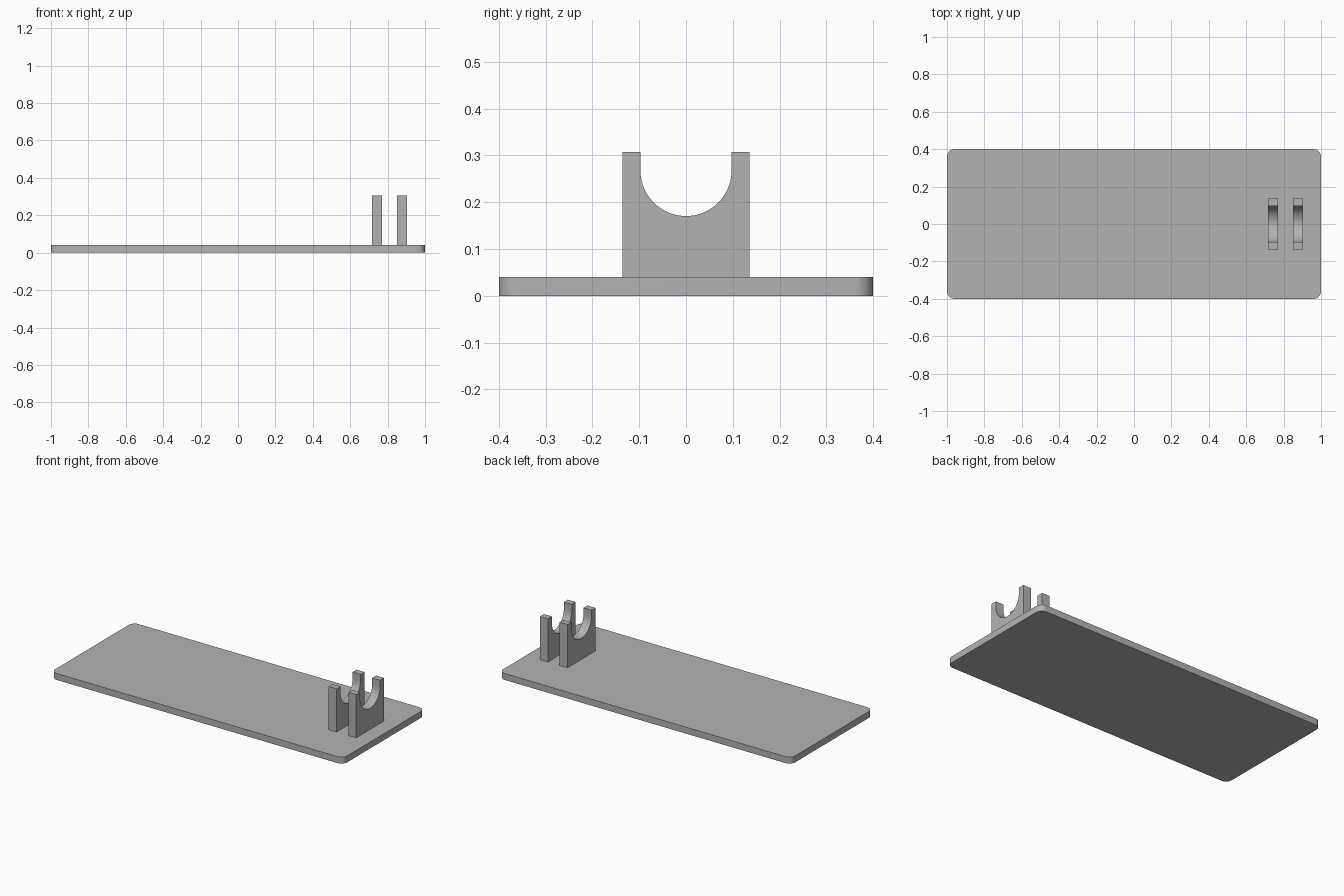
import bpy, bmesh
from math import pi, cos, sin

cube = bpy.data.objects.get("Cube")
if cube:
    bpy.data.objects.remove(cube, do_unlink=True)

GREY = (0.45, 0.45, 0.45, 1)
grey = bpy.data.materials.new("plain grey")
grey.use_nodes = True
grey.diffuse_color = GREY
grey.node_tree.nodes["Principled BSDF"].inputs["Base Color"].default_value = GREY


def arc(cx, cy, r, start, end, steps):
    angles = [start + (end - start) * i / steps for i in range(steps + 1)]
    return [(cx + r * cos(a), cy + r * sin(a)) for a in angles]


def extrude_profile(name, points, offset):
    """Extrude a closed outline of 3D points along an offset."""
    bm = bmesh.new()
    face = bm.faces.new([bm.verts.new(p) for p in points])
    result = bmesh.ops.extrude_face_region(bm, geom=[face], use_keep_orig=True)
    verts = [g for g in result["geom"] if isinstance(g, bmesh.types.BMVert)]
    bmesh.ops.translate(bm, verts=verts, vec=offset)
    bmesh.ops.recalc_face_normals(bm, faces=bm.faces)
    mesh = bpy.data.meshes.new(name)
    bm.to_mesh(mesh)
    bm.free()
    mesh.materials.append(grey)
    obj = bpy.data.objects.new(name, mesh)
    bpy.context.collection.objects.link(obj)
    bpy.ops.object.select_all(action="DESELECT")
    obj.select_set(True)
    bpy.context.view_layer.objects.active = obj
    bpy.ops.object.shade_smooth_by_angle(angle=pi / 6)
    return obj


# Base plate with rounded corners
HALF_X, HALF_Y, THICK, CORNER = 1.0, 0.4, 0.04, 0.04
outline = []
for i, (sx, sy) in enumerate([(1, 1), (-1, 1), (-1, -1), (1, -1)]):
    outline += arc(sx * (HALF_X - CORNER), sy * (HALF_Y - CORNER), CORNER,
                   i * pi / 2, (i + 1) * pi / 2, 10)
extrude_profile("base_plate", [(x, y, 0) for x, y in outline], (0, 0, THICK))

# Two cradle brackets, each with a U-shaped slot
WIDTH, TOP, SLOT, SLOT_Z = 0.136, 0.307, 0.0975, 0.268
cradle = [(-WIDTH, THICK), (WIDTH, THICK), (WIDTH, TOP), (SLOT, TOP)]
cradle += arc(0, SLOT_Z, SLOT, 0, -pi, 40)
cradle += [(-SLOT, TOP), (-WIDTH, TOP)]
for name, x in (("inner_cradle", 0.716), ("outer_cradle", 0.85)):
    extrude_profile(name, [(x, y, z) for y, z in cradle], (0.054, 0, 0))
